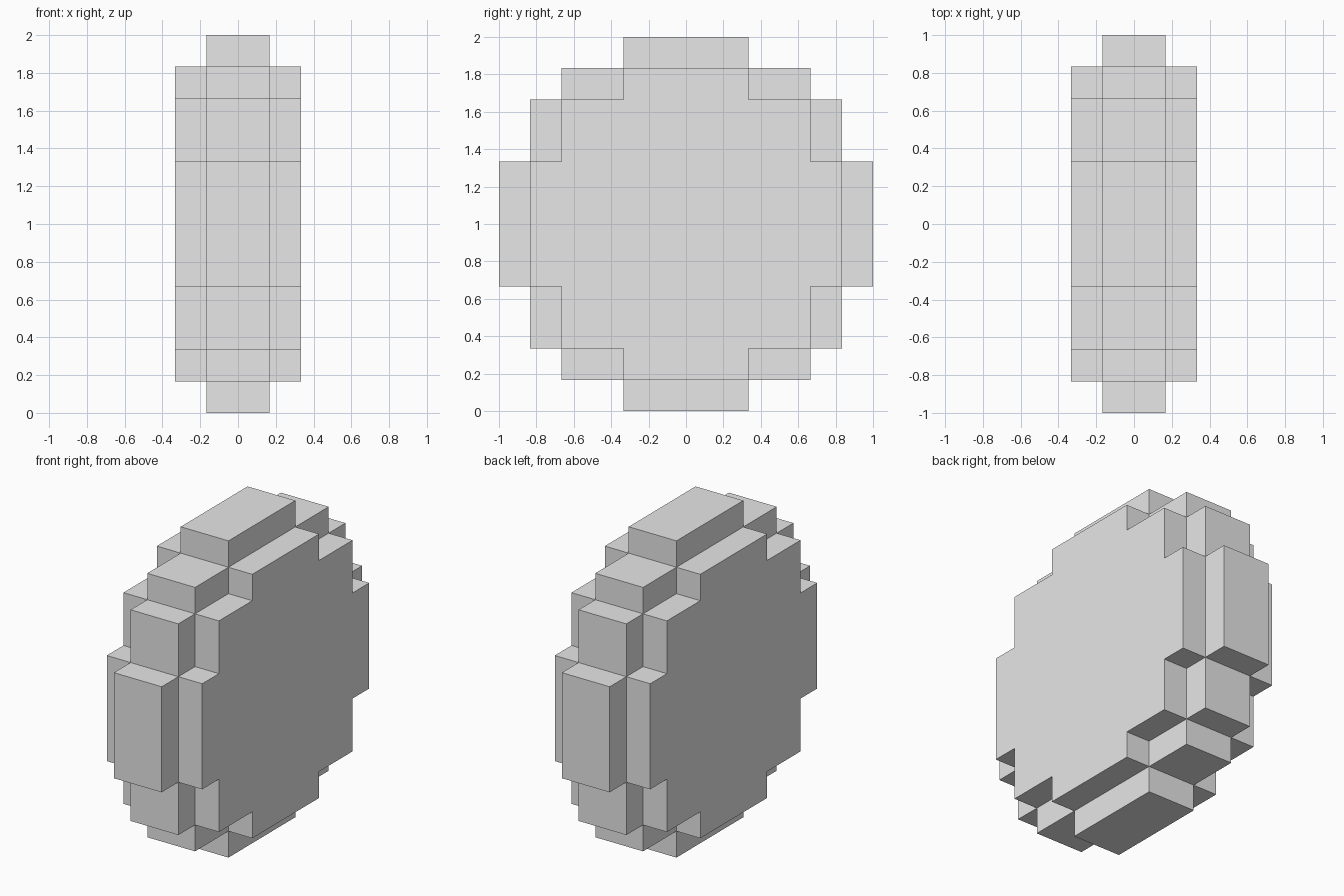
import bpy
import bmesh

cube = bpy.data.objects.get("Cube")
if cube:
    bpy.data.objects.remove(cube, do_unlink=True)

U = 1 / 6  # block size

# Quarter profiles (y, z) in blocks, running from the top round to the side
RIM = [(2, 6), (2, 5), (4, 5), (4, 4), (5, 4), (5, 2), (6, 2)]
HUB = [(2, 5), (2, 4), (4, 4), (4, 2), (5, 2)]


def full_loop(quarter):
    """Mirror a quarter profile into a closed stepped outline."""
    right = quarter + [(y, -z) for y, z in reversed(quarter)]
    return right + [(-y, -z) for y, z in right]


bm = bmesh.new()


def face(points):
    bm.faces.new([bm.verts.new((x * U, y * U, z * U + 1)) for x, y, z in points])


def walls(loop, x0, x1):
    for (ya, za), (yb, zb) in zip(loop, loop[1:] + loop[:1]):
        face([(x0, ya, za), (x0, yb, zb), (x1, yb, zb), (x1, ya, za)])


def ledge(x, y0, y1, z0, z1):
    face([(x, y0, z0), (x, y1, z0), (x, y1, z1), (x, y0, z1)])


rim, hub = full_loop(RIM), full_loop(HUB)

# Outer stepped edge of the thin middle layer
walls(rim, -1, 1)

for side in (-1, 1):
    # Raised stepped disc on each side
    face([(2 * side, y, z) for y, z in hub])
    walls(hub, side, 2 * side)
    # Exposed ledges of the middle layer
    for s in (-1, 1):
        ledge(side, -2, 2, 5 * s, 6 * s)
        ledge(side, 5 * s, 6 * s, -2, 2)
        for t in (-1, 1):
            ledge(side, 2 * s, 4 * s, 4 * t, 5 * t)
            ledge(side, 4 * s, 5 * s, 2 * t, 4 * t)

bmesh.ops.remove_doubles(bm, verts=bm.verts, dist=0.001)
bmesh.ops.recalc_face_normals(bm, faces=bm.faces)
mesh = bpy.data.meshes.new("stepped_wheel")
bm.to_mesh(mesh)
bm.free()

# Plain grey material
grey = bpy.data.materials.new("light grey")
grey.use_nodes = True
colour = (0.8, 0.8, 0.8, 1)
grey.diffuse_color = colour
for node in grey.node_tree.nodes:
    if node.type == "BSDF_PRINCIPLED":
        node.inputs["Base Color"].default_value = colour
mesh.materials.append(grey)

wheel = bpy.data.objects.new("stepped_wheel", mesh)
bpy.context.collection.objects.link(wheel)
